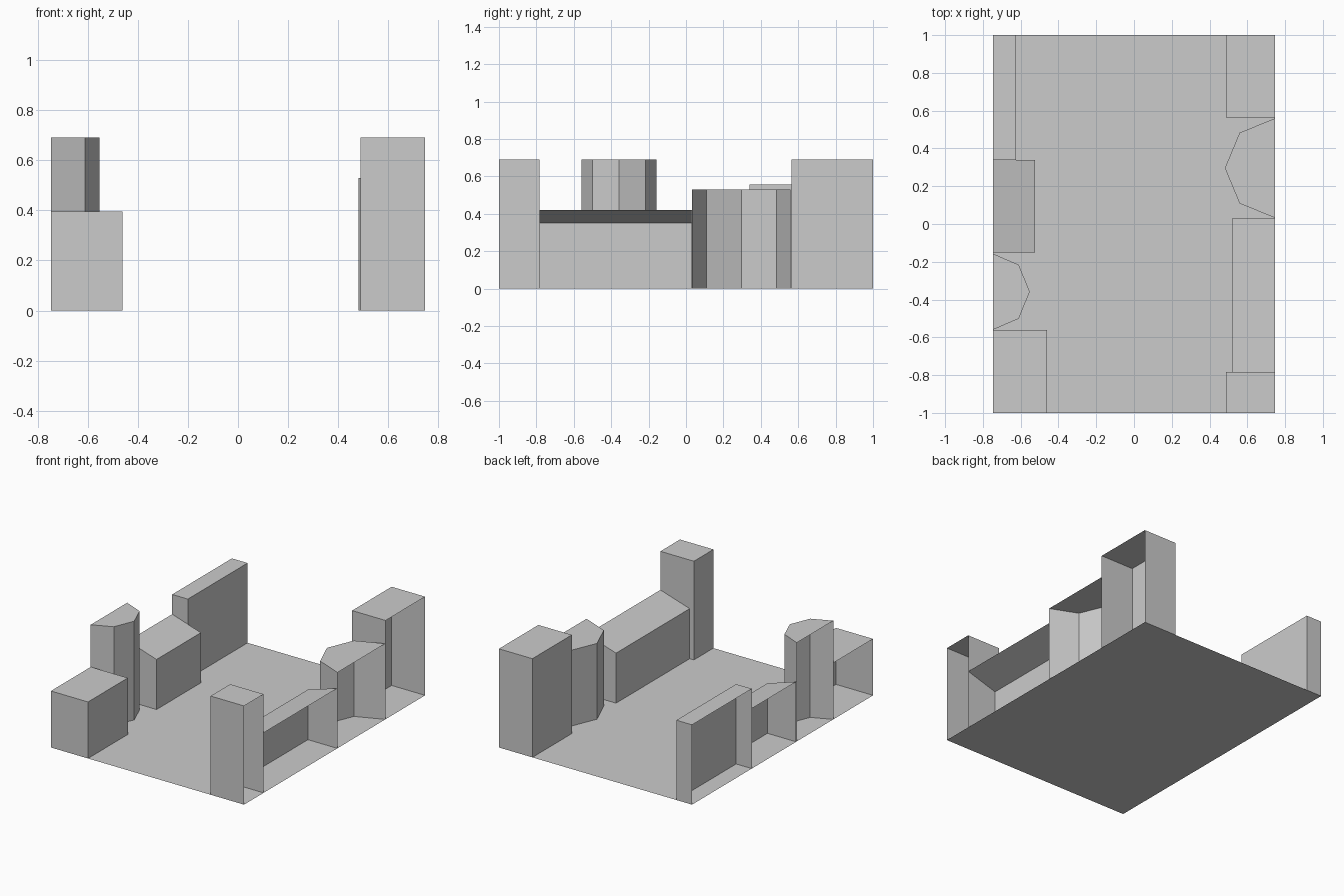
import bpy

if "Cube" in bpy.data.objects:
    bpy.data.objects.remove(bpy.data.objects["Cube"])

EDGE = 0.747  # outer x of the courtyard base


def make_mesh(name, verts, faces):
    mesh = bpy.data.meshes.new(name)
    mesh.from_pydata(verts, [], faces)
    mesh.update()
    obj = bpy.data.objects.new(name, mesh)
    bpy.context.collection.objects.link(obj)
    return obj


def building(name, side, outline, inner_h, outer_h=None):
    """Open-backed shell: walls along the outline plus a roof.
    outline is (distance from centre, y), running from low to high y."""
    outer_h = inner_h if outer_h is None else outer_h
    pts = [(side * x, y) for x, y in outline]
    if side > 0:
        pts.reverse()  # counter-clockwise from above
    n = len(pts)
    bottom = [(x, y, 0) for x, y in pts]
    top = [(x, y, outer_h if abs(x) >= EDGE else inner_h) for x, y in pts]
    walls = [(i, i + 1, n + i + 1, n + i) for i in range(n - 1)]
    return make_mesh(name, bottom + top, walls + [tuple(range(n, 2 * n))])


def box(inner, y0, y1):
    return [(EDGE, y0), (inner, y0), (inner, y1), (EDGE, y1)]


def half_octagon(shoulder, inner, y0, y1, inset):
    return [(EDGE, y0), (shoulder, y0 + inset), (inner, (y0 + y1) / 2),
            (shoulder, y1 - inset), (EDGE, y1)]


# Courtyard base plane
make_mesh("ground_base",
          [(-EDGE, -1, 0), (EDGE, -1, 0), (EDGE, 1, 0), (-EDGE, 1, 0)],
          [(0, 1, 2, 3)])

# Left row, front to back
building("left_front_block", -1, box(0.46, -1, -0.56), 0.395)
building("left_tower", -1, half_octagon(0.61, 0.552, -0.56, -0.157, 0.059), 0.69)
building("left_shed", -1, box(0.525, -0.15, 0.34), 0.35, 0.42)
building("left_back_block", -1, box(0.626, 0.34, 1), 0.558)

# Right row, front to back
building("right_front_block", 1, box(0.488, -1, -0.784), 0.69)
building("right_shed", 1, box(0.52, -0.784, 0.03), 0.35, 0.42)
building("right_tower", 1, half_octagon(0.559, 0.481, 0.032, 0.56, 0.077), 0.53)
building("right_back_block", 1, box(0.488, 0.564, 1), 0.69)
